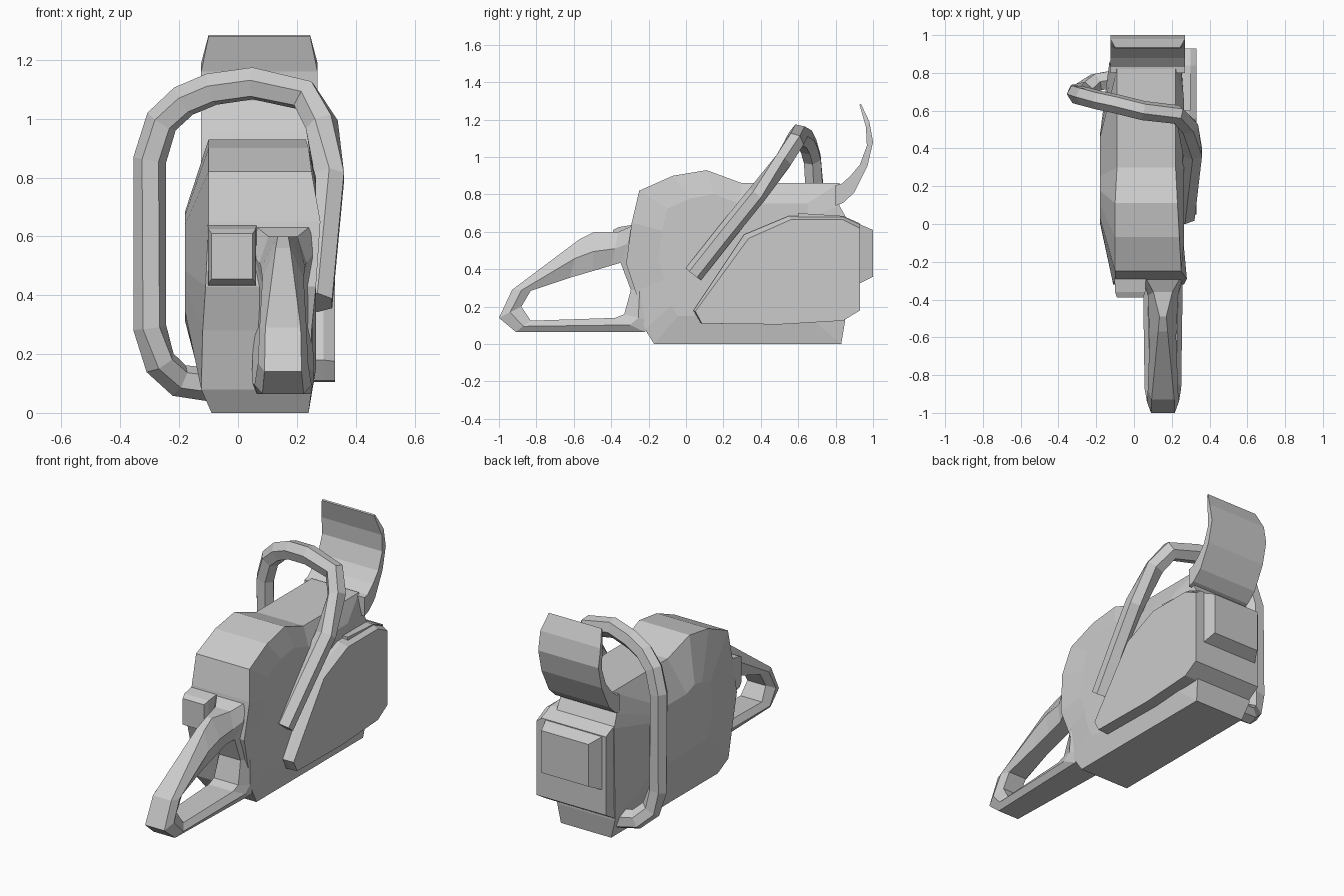
import bpy, bmesh, math
from mathutils import Vector

if "Cube" in bpy.data.objects:
    bpy.data.objects.remove(bpy.data.objects["Cube"])


def loft(name, rings, closed=False):
    """Skin a list of equal-length point rings; cap the ends unless closed."""
    bm = bmesh.new()
    vs = [[bm.verts.new(p) for p in r] for r in rings]
    n = len(vs[0])
    pairs = list(zip(vs, vs[1:])) + ([(vs[-1], vs[0])] if closed else [])
    for a, b in pairs:
        for i in range(n):
            j = (i + 1) % n
            bm.faces.new((a[i], a[j], b[j], b[i]))
    if not closed:
        bm.faces.new(vs[0])
        bm.faces.new(vs[-1])
    bmesh.ops.recalc_face_normals(bm, faces=bm.faces)
    me = bpy.data.meshes.new(name)
    bm.to_mesh(me)
    bm.free()
    ob = bpy.data.objects.new(name, me)
    bpy.context.collection.objects.link(ob)
    return ob


def flat(x, yz):
    return [(x, y, z) for y, z in yz]


def shrink(x, yz, c, s):
    return [(x, c[0] + (y - c[0]) * s, c[1] + (z - c[1]) * s) for y, z in yz]


# Motor housing: side outline with its left and right x, bulging on the left
body = [(-.17, 0, -.09, .24), (.83, 0, -.09, .24), (.85, .12, -.13, .25),
        (.86, .67, -.13, .25), (.82, .74, -.12, .25), (.82, .86, -.09, .22),
        (.30, .86, -.09, .22), (.11, .93, -.10, .23), (-.07, .90, -.10, .24),
        (-.25, .82, -.10, .25), (-.29, .65, -.10, .28), (-.32, .43, -.11, .265),
        (-.27, .28, -.12, .25), (-.22, .08, -.125, .25)]
side = [(p[0], p[1]) for p in body]
loft("motor_housing", [shrink(-.18, side, (.22, .52), .4),
                       [(p[2], p[0], p[1]) for p in body],
                       [(p[3], p[0], p[1]) for p in body],
                       shrink(.265, side, (.25, .5), .7)])

# Right side cover with chamfered upper edge
cover = [(.04, .18), (.08, .11), (.50, .105), (.84, .125), (.93, .18),
         (.93, .645), (.84, .685), (.55, .685), (.31, .585)]
inner = [(.05, .175), (.085, .11), (.50, .105), (.84, .125), (.93, .18),
         (.93, .62), (.84, .665), (.56, .665), (.335, .565)]
loft("side_cover", [flat(.22, cover), flat(.29, cover), flat(.33, inner)])

# Rear end block and exhaust box
end = [(.6, .125), (.84, .125), (.93, .18), (.93, .645), (.84, .685), (.6, .70)]
loft("end_block", [flat(-.125, end), flat(.30, end)])
loft("exhaust_box", [[(x, y, z) for x, z in ((a, c), (b, c), (b, d), (a, d))]
                     for y, a, b, c, d in ((.90, -.10, .27, .32, .645),
                                           (.93, -.10, .27, .325, .64),
                                           (1.0, -.06, .25, .36, .61))])

# Curved hand guard, narrowing at its top edge
guard = [(.80, .74, .80, .85), (.84, .755, .83, .855), (.90, .81, .88, .90),
         (.97, .95, .93, .96), (1.0, 1.08, .967, 1.06),
         (.98, 1.19, .962, 1.16), (.935, 1.285, .928, 1.28)]
rings = []
for i, (yo, zo, yi, zi) in enumerate(guard):
    a, b = (-.10, .245) if i == len(guard) - 1 else (-.125, .27)
    rings.append([(a, yo, zo), (b, yo, zo), (b, yi, zi), (a, yi, zi)])
loft("hand_guard", rings)

# Front handle: hexagonal bar swept along a wrap-around path
path = [Vector(p) for p in (
    (.27, .04, .375), (.29, .21, .59), (.31, .38, .80), (.285, .52, .98),
    (.225, .58, 1.08), (.05, .60, 1.12), (-.09, .635, 1.10),
    (-.185, .655, 1.06), (-.26, .675, .99), (-.30, .685, .86),
    (-.30, .69, .29), (-.265, .705, .17), (-.20, .75, .11), (-.09, .77, .095))]
centre = Vector((0, .5, .6))
rings = []
for i, p in enumerate(path):
    a = (p - path[i - 1]).normalized() if i else Vector()
    b = (path[i + 1] - p).normalized() if i < len(path) - 1 else Vector()
    t = (a + b).normalized()
    out = Vector((1, 0, 0)) if i < 3 else p - centre
    out = (out - t * out.dot(t)).normalized()
    s = t.cross(out)
    rings.append([p + out * .058 * math.cos(k) + s * .052 * math.sin(k)
                  for k in (math.radians(30 + 60 * j) for j in range(6))])
loft("front_handle", rings)

# Rear handle: closed loop of hexagonal sections
# outer y,z / inner y,z / outer, middle and inner half widths
stations = [(-.27, .64, -.35, .435, .10, .10, .07),
            (-.36, .60, -.40, .42, .05, .08, .05),
            (-.49, .60, -.50, .39, .018, .075, .05),
            (-.57, .56, -.62, .355, .025, .07, .05),
            (-.93, .29, -.83, .285, .06, .08, .06),
            (-1.0, .14, -.88, .20, .063, .085, .06),
            (-.91, .065, -.83, .125, .07, .097, .07),
            (-.22, .065, -.38, .14, .09, .105, .08),
            (-.18, .12, -.33, .16, .09, .105, .08),
            (-.20, .29, -.295, .29, .09, .10, .07)]
xc = .153
rings = []
for yo, zo, yi, zi, wo, wm, wi in stations:
    ym, zm = (yo + yi) / 2, (zo + zi) / 2
    rings.append([(xc - wo, yo, zo), (xc + wo, yo, zo), (xc + wm, ym, zm),
                  (xc + wi, yi, zi), (xc - wi, yi, zi), (xc - wm, ym, zm)])
loft("rear_handle", rings, closed=True)

# Small control block beside the rear handle
loft("control_block", [[(a, y, z0), (b, y, z0), (b, y, z1), (a, y, z1)]
                       for y, a, b, z0, z1 in ((-.39, -.09, .05, .455, .61),
                                               (-.36, -.10, .06, .44, .625),
                                               (-.24, -.105, .065, .42, .645))])
